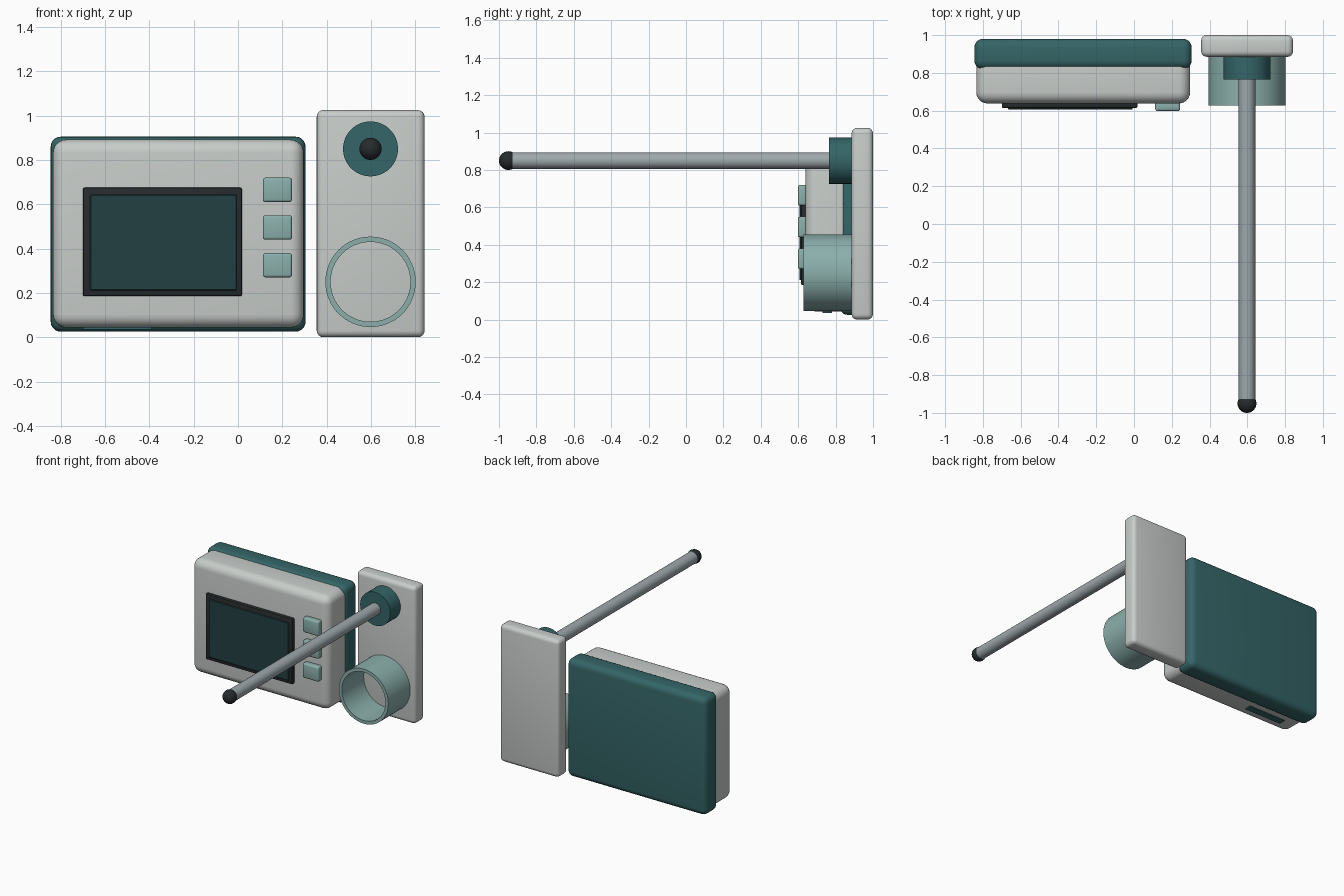
import bpy, bmesh, math
from mathutils import Matrix

if "Cube" in bpy.data.objects:
    bpy.data.objects.remove(bpy.data.objects["Cube"])

def material(name, rgb):
    m = bpy.data.materials.new(name)
    m.diffuse_color = (*rgb, 1)
    m.use_nodes = True
    m.node_tree.nodes["Principled BSDF"].inputs["Base Color"].default_value = m.diffuse_color
    return m

LIGHT = material("light_grey", (0.58, 0.61, 0.59))
TEAL = material("dark_teal", (0.035, 0.13, 0.135))
MINT = material("mint", (0.26, 0.43, 0.41))
BLACK = material("black", (0.02, 0.024, 0.026))
GLASS = material("screen_teal", (0.017, 0.05, 0.055))
STEEL = material("steel", (0.34, 0.39, 0.41))

def finish(name, bm, mat, bevel=0, segments=4):
    bmesh.ops.recalc_face_normals(bm, faces=bm.faces)
    me = bpy.data.meshes.new(name)
    bm.to_mesh(me)
    bm.free()
    ob = bpy.data.objects.new(name, me)
    bpy.context.collection.objects.link(ob)
    me.materials.append(mat)
    if bevel:
        mod = ob.modifiers.new("round", 'BEVEL')
        mod.width, mod.segments = bevel, segments
    bpy.ops.object.select_all(action='DESELECT')
    ob.select_set(True)
    bpy.context.view_layer.objects.active = ob
    if bevel:
        bpy.ops.object.modifier_apply(modifier="round")
    bpy.ops.object.shade_smooth_by_angle(angle=math.radians(35))
    return ob

def box(name, x, y, z, mat, bevel=0, segments=4):
    """Box from (min, max) ranges, with rounded edges."""
    bm = bmesh.new()
    bmesh.ops.create_cube(bm, size=1)
    for v in bm.verts:
        v.co = [r[0] if c < 0 else r[1] for c, r in zip(v.co, (x, y, z))]
    return finish(name, bm, mat, bevel, segments)

def lathe(name, x, z, profile, mat, closed=False, steps=64):
    """Spin (radius, y) points about an axis parallel to y."""
    bm = bmesh.new()
    vs = [bm.verts.new((x + r, y, z)) for r, y in profile]
    pairs = list(zip(vs, vs[1:])) + ([(vs[-1], vs[0])] if closed else [])
    edges = [bm.edges.new(p) for p in pairs]
    bmesh.ops.spin(bm, geom=vs + edges, cent=(x, 0, z), axis=(0, 1, 0),
                   angle=math.tau, steps=steps)
    bmesh.ops.remove_doubles(bm, verts=bm.verts, dist=1e-5)
    return finish(name, bm, mat)

# Meter housing: rear shell and front case
box("rear_shell", (-0.845, 0.305), (0.82, 0.98), (0.025, 0.905), TEAL, 0.045, 5)
box("front_case", (-0.835, 0.297), (0.638, 0.90), (0.043, 0.892), LIGHT, 0.06, 6)

# Display
box("screen_bezel", (-0.70, 0.018), (0.614, 0.66), (0.185, 0.675), BLACK, 0.008, 2)
box("screen", (-0.667, -0.007), (0.606, 0.63), (0.212, 0.643), GLASS, 0.003, 1)

# Three keys down the right side
for i, z in enumerate((0.665, 0.495, 0.325)):
    box(f"button_{i + 1}", (0.112, 0.244), (0.598, 0.65), (z - 0.055, z + 0.055), MINT, 0.012, 3)

# Connector strip under the case
box("bottom_port", (-0.70, -0.39), (0.73, 0.78), (0.036, 0.06), TEAL)

# Probe holder: wall plate, hub and open cup
CX = 0.598
box("holder_plate", (0.355, 0.842), (0.885, 1.0), (0.0, 1.025), LIGHT, 0.03, 4)
lathe("probe_hub", CX, 0.85, [(0, 0.90), (0.124, 0.90), (0.124, 0.764), (0, 0.764)], TEAL)
lathe("holder_cup", CX, 0.25, [(0.204, 0.90), (0.204, 0.627), (0.18, 0.627), (0.18, 0.90)], MINT, True)

# Probe rod with round sensor tip
lathe("probe_rod", CX, 0.85, [(0, 0.80), (0.044, 0.80), (0.044, -0.95), (0, -0.95)], STEEL, steps=40)
bm = bmesh.new()
bmesh.ops.create_uvsphere(bm, u_segments=40, v_segments=20, radius=0.05,
                          matrix=Matrix.Translation((CX, -0.95, 0.85)))
finish("probe_tip", bm, BLACK)
